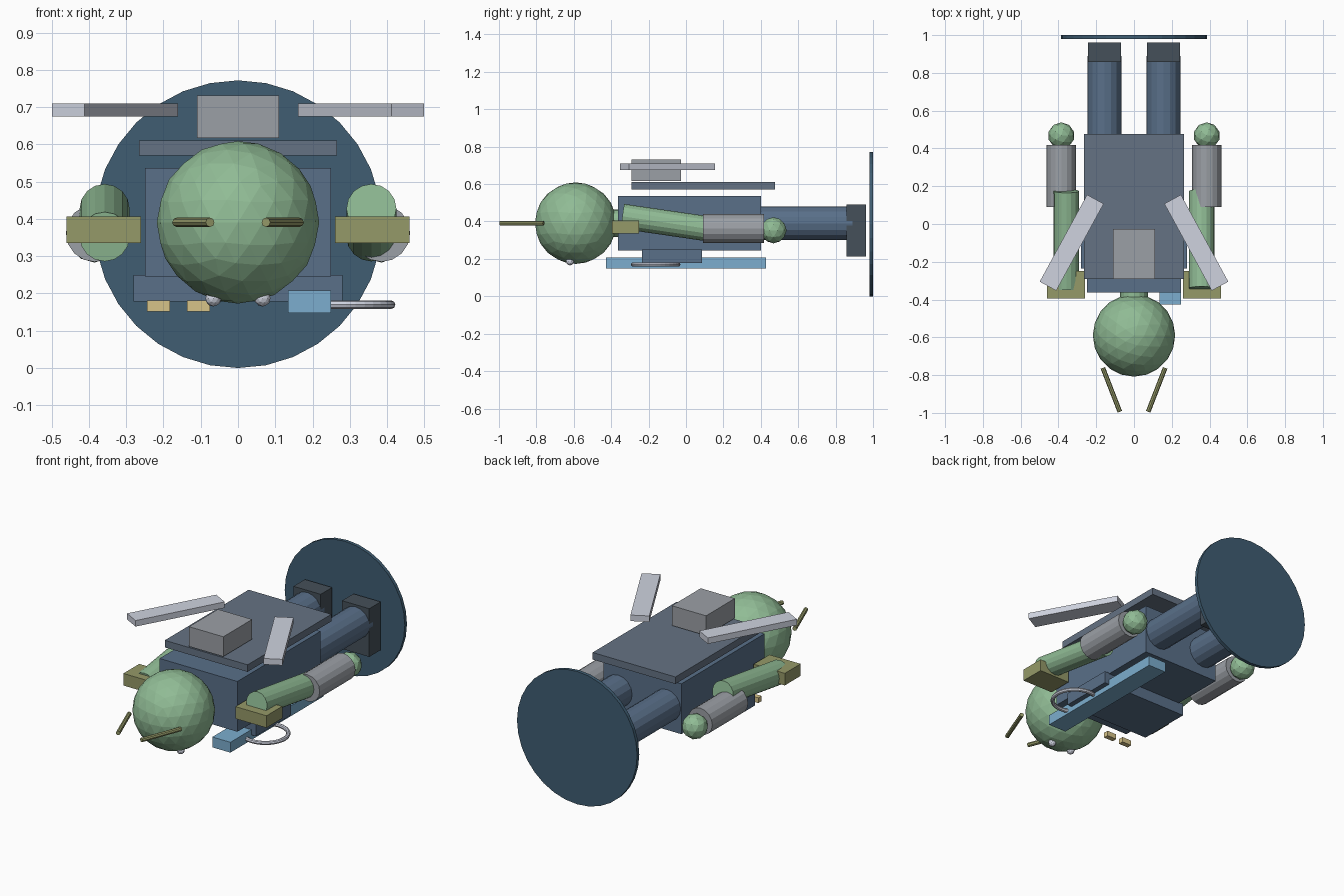
import bpy, math
from mathutils import Vector

if "Cube" in bpy.data.objects:
    bpy.data.objects.remove(bpy.data.objects["Cube"])


def colour(name, rgb):
    m = bpy.data.materials.new(name)
    m.diffuse_color = (*rgb, 1)
    m.use_nodes = True
    m.node_tree.nodes["Principled BSDF"].inputs["Base Color"].default_value = m.diffuse_color
    return m


NAVY = colour("navy", (0.05, 0.11, 0.17))
SUIT = colour("suit blue", (0.10, 0.16, 0.25))
SLATE = colour("slate", (0.13, 0.17, 0.23))
BOOT = colour("boot grey", (0.06, 0.08, 0.10))
GREEN = colour("green", (0.28, 0.50, 0.30))
OLIVE = colour("olive", (0.30, 0.32, 0.14))
SKY = colour("sky blue", (0.20, 0.42, 0.62))
SAND = colour("sand", (0.68, 0.55, 0.25))
PALE = colour("pale", (0.62, 0.65, 0.74))
GREY = colour("grey", (0.33, 0.35, 0.38))


def finish(name, mat):
    o = bpy.context.object
    o.name = name
    o.data.materials.append(mat)
    return o


def box(name, lo, hi, mat, turn=0):
    lo, hi = Vector(lo), Vector(hi)
    bpy.ops.mesh.primitive_cube_add(size=1, location=(lo + hi) / 2, rotation=(0, 0, turn))
    o = finish(name, mat)
    o.scale = hi - lo
    return o


def rod(name, a, b, r, mat, sides=16):
    a, b = Vector(a), Vector(b)
    d = b - a
    bpy.ops.mesh.primitive_cylinder_add(vertices=sides, radius=r, depth=d.length, location=(a + b) / 2,
                                        rotation=d.to_track_quat('Z', 'Y').to_euler())
    return finish(name, mat)


def ball(name, loc, r, mat, level):
    bpy.ops.mesh.primitive_ico_sphere_add(subdivisions=level, radius=r, location=loc)
    return finish(name, mat)


# Round base standing on edge behind the feet (figure lies along y)
rod("base_disc", (0, 0.98, 0.386), (0, 1.0, 0.386), 0.386, NAVY, 32)

# Body, chest plate, back panel and pack
box("torso", (-0.25, -0.363, 0.245), (0.25, 0.40, 0.537), SUIT)
box("chest_plate", (-0.28, -0.235, 0.178), (0.28, 0.085, 0.25), SUIT)
box("back_panel", (-0.266, -0.292, 0.57), (0.266, 0.477, 0.611), SLATE)
box("back_pack", (-0.11, -0.292, 0.617), (0.11, -0.027, 0.732), GREY)

# Head and neck
rod("neck", (0, -0.43, 0.39), (0, -0.34, 0.39), 0.073, GREEN)
ball("head", (0, -0.59, 0.391), 0.218, GREEN, 3)

# Paired parts
for s, side in ((-1, "left"), (1, "right")):
    rod(side + "_leg", (s * 0.156, 0.36, 0.39), (s * 0.156, 0.89, 0.39), 0.09, SUIT)
    box(side + "_boot", (s * 0.156 - 0.0875, 0.857, 0.212), (s * 0.156 + 0.0875, 0.962, 0.492), BOOT)
    # arms swing in opposite directions
    dy, dz = 0.26 * math.cos(0.145), 0.26 * math.sin(0.145) * s
    rod(side + "_upper_arm", (s * 0.358, -0.083 - dy, 0.39 + dz),
        (s * 0.358, -0.083 + dy, 0.39 - dz), 0.067, GREEN)
    rod(side + "_sleeve", (s * 0.385, 0.09, 0.362), (s * 0.385, 0.418, 0.362), 0.077, GREY)
    ball(side + "_hand", (s * 0.385, 0.468, 0.353), 0.07, GREEN, 2)
    box(side + "_shoulder_pad", (s * 0.36 - 0.1, -0.395, 0.336), (s * 0.36 + 0.1, -0.25, 0.406), OLIVE)
    box(side + "_wing", (s * 0.33 - 0.05, -0.361, 0.675), (s * 0.33 + 0.05, 0.163, 0.71),
        PALE, s * math.radians(28.6))
    ball(side + "_eye", (s * 0.066, -0.62, 0.187), 0.022, PALE, 2)
    rod(side + "_antenna", (s * 0.165, -0.762, 0.391), (s * 0.075, -0.994, 0.391), 0.0125, OLIVE, 8)

# Long tool across the chest with its ring
box("tool_bar", (0.134, -0.427, 0.148), (0.25, 0.427, 0.208), SKY)
bpy.ops.mesh.primitive_torus_add(location=(0.29, -0.162, 0.17), major_radius=0.121, minor_radius=0.0115,
                                 major_segments=32, minor_segments=8)
finish("tool_ring", PALE)

# Two small badges
for i, x in enumerate((-0.213, -0.106)):
    box(f"badge_{i + 1}", (x - 0.031, -0.345, 0.151), (x + 0.031, -0.315, 0.181), SAND)
